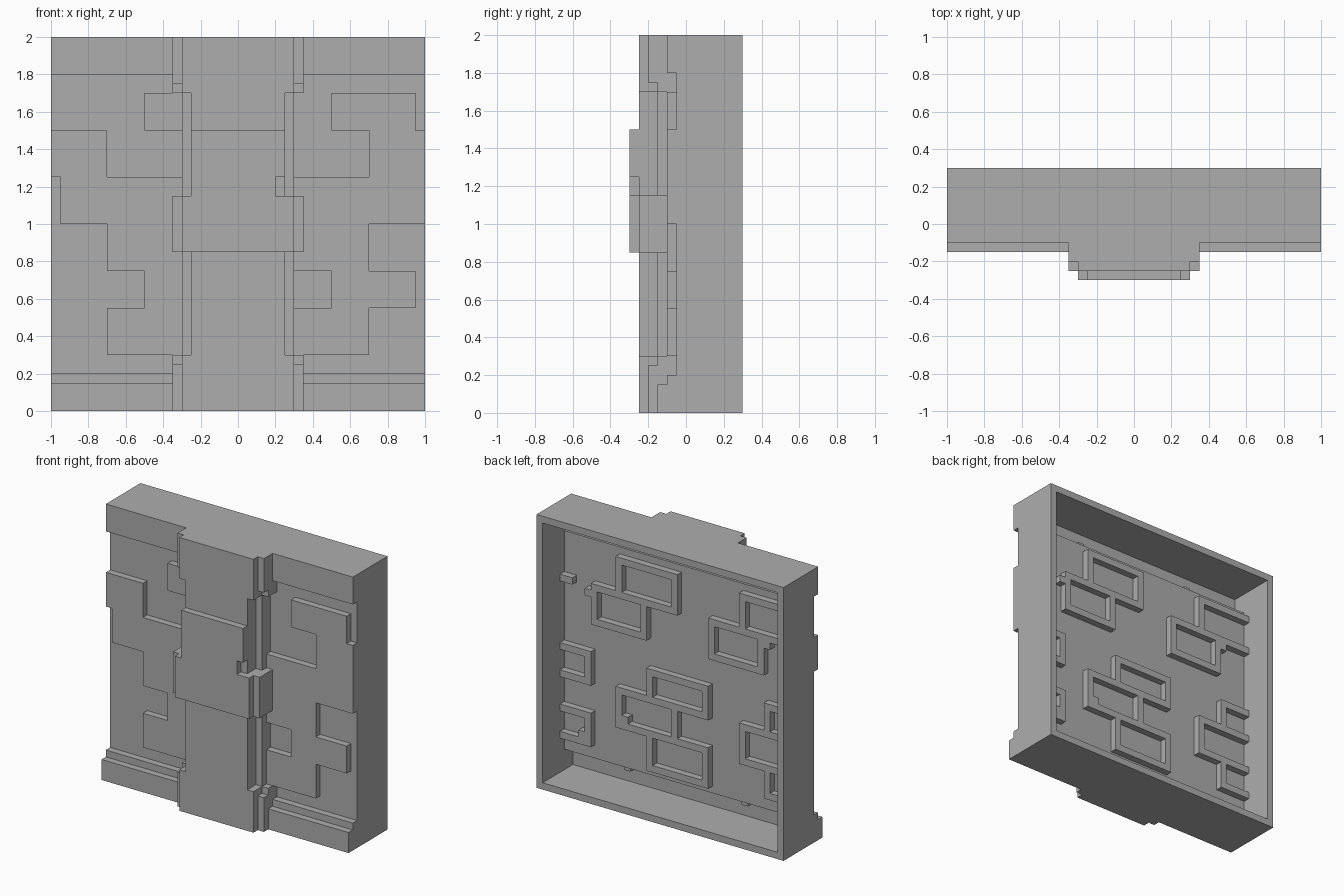
import bpy
import bmesh
from mathutils import Vector

default = bpy.data.objects.get("Cube")
if default:
    bpy.data.objects.remove(default, do_unlink=True)

stone = bpy.data.materials.new("stone_grey")
stone.use_nodes = True
GREY = (0.42, 0.42, 0.42, 1)
stone.diffuse_color = GREY
stone.node_tree.nodes["Principled BSDF"].inputs["Base Color"].default_value = GREY


def part(name, blocks):
    """One object made of blocks given as (x0, x1, y0, y1, z0, z1)."""
    bm = bmesh.new()
    for x0, x1, y0, y1, z0, z1 in blocks:
        size = Vector((x1 - x0, y1 - y0, z1 - z0))
        mid = Vector((x0 + x1, y0 + y1, z0 + z1)) / 2
        for v in bmesh.ops.create_cube(bm, size=1)["verts"]:
            v.co = v.co * size + mid
    mesh = bpy.data.meshes.new(name)
    bm.to_mesh(mesh)
    bm.free()
    mesh.materials.append(stone)
    obj = bpy.data.objects.new(name, mesh)
    bpy.context.collection.objects.link(obj)
    return obj


SKIN = -0.05   # front of the recessed wall
RAISED = -0.1  # front of the raised stones
BACK = 0.05    # rear of the wall panel
RIM = 0.3      # rear edge of the casing

# Wall panel and the open casing behind it
part("wall_panel", [(-.95, .95, SKIN, BACK, .2, 1.8)])
part("casing", [(-1, -.95, SKIN, RIM, 0, 2), (.95, 1, SKIN, RIM, 0, 2),
                (-.95, .95, SKIN, RIM, 0, .05), (-.95, .95, SKIN, RIM, 1.95, 2)])

# Bands along the top and the stepped foot
part("top_band", [(-1, 1, RAISED, SKIN, 1.8, 2)])
part("foot", [(-1, 1, -.15, SKIN, 0, .15), (-1, 1, RAISED, SKIN, .15, .2)])

# Raised stone faces: x0, x1, z0, z1
right_stones = [(.5, .95, 1.5, 1.7), (.7, 1, 1.25, 1.5), (.25, 1, 1, 1.25),
                (.25, .7, .75, 1), (.5, .95, .55, .75), (.25, .7, .3, .55)]
left_stones = [(-.5, -.25, 1.5, 1.7), (-1, -.7, 1.25, 1.5), (-.95, -.25, 1, 1.25),
               (-.7, -.25, .75, 1), (-.5, -.25, .55, .75), (-.7, -.25, .3, .55)]
for name, stones in (("right_stones", right_stones), ("left_stones", left_stones)):
    part(name, [(a, b, RAISED, SKIN, c, d) for a, b, c, d in stones])

# Pillar: half width, front, z0, z1
pillar = [
    ("pillar_core", [(.25, -.25, .3, 1.7), (.3, -.15, .3, 1.7)]),
    ("pillar_head", [(.3, -.25, 1.7, 2), (.35, -.2, 1.75, 2), (.35, -.15, 1.7, 1.75)]),
    ("pillar_base", [(.3, -.25, 0, .3), (.35, -.2, 0, .25), (.35, -.15, .25, .3)]),
    ("pillar_collar", [(.35, -.25, .85, 1.15), (.3, -.3, .85, 1.15)]),
]
for name, steps in pillar:
    part(name, [(-w, w, y, SKIN, c, d) for w, y, c, d in steps])

# Pillar plate with a chipped lower corner
part("pillar_plate", [(-.25, .25, -.3, -.25, 1.25, 1.5),
                      (-.25, .2, -.3, -.25, 1.15, 1.25)])


# Rear ribs framing the stones
def ribs(a, b, c, d, t=.05):
    y = (BACK, .1)
    blocks = [(a, b, *y, c, c + t), (a, b, *y, d - t, d)]
    if a > -.95:
        blocks.append((a, a + t, *y, c + t, d - t))
    if b < .95:
        blocks.append((b - t, b, *y, c + t, d - t))
    return blocks


frames = [(0, .5, 1.45, 1.75), (.25, .7, 1.2, 1.5),
          (-.95, -.5, 1.45, 1.75), (-.7, -.25, 1.2, 1.5),
          (-.25, .25, .75, 1), (0, .5, .5, .8), (-.25, .25, .25, .55),
          (-.95, -.5, .5, .8)]
for side in ((.7, .95), (-.95, -.7)):
    frames += [(*side, .75, 1), (*side, .3, .55)]
for i, frame in enumerate(frames):
    part(f"rear_rib_{i + 1}", ribs(*frame))

# Small rear lugs
lugs = [(.85, .95, BACK, .1, 1.45, 1.5), (.4, .45, BACK, .1, .55, .6),
        (.75, .8, BACK, .1, .35, .4)]
for s in (.7, -.75):
    lugs.append((s, s + .05, BACK, .1, 1.4, 1.45))
for s in (.45, -.5):
    lugs += [(s, s + .05, SKIN, 0, .15, .2), (s, s + .05, SKIN, 0, 1.8, 1.85)]
part("rear_lugs", lugs)
